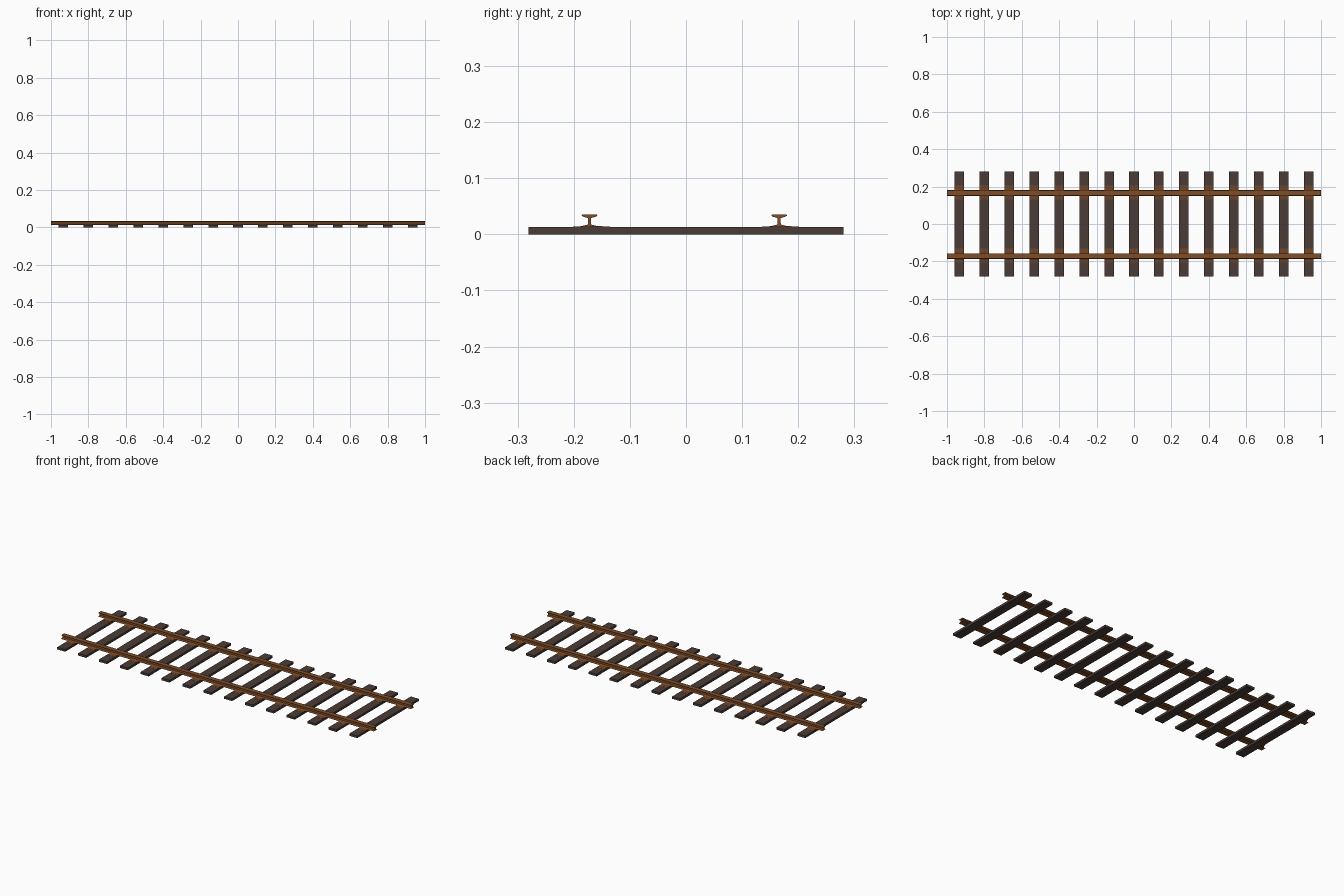
import bpy, bmesh

if "Cube" in bpy.data.objects:
    bpy.data.objects.remove(bpy.data.objects["Cube"])


def material(name, col):
    m = bpy.data.materials.new(name)
    m.diffuse_color = (*col, 1)
    m.use_nodes = True
    m.node_tree.nodes["Principled BSDF"].inputs["Base Color"].default_value = m.diffuse_color
    return m


wood = material("dark wood", (0.070, 0.046, 0.038))
rust = material("rusty steel", (0.215, 0.076, 0.022))
plate_rust = material("dull rust", (0.165, 0.058, 0.018))


def extrude_x(name, profile, x0, x1, mat):
    """Sweep a (y, z) outline along x."""
    bm = bmesh.new()
    face = bm.faces.new([bm.verts.new((x0, y, z)) for y, z in profile])
    res = bmesh.ops.extrude_face_region(bm, geom=[face])
    verts = [g for g in res["geom"] if isinstance(g, bmesh.types.BMVert)]
    bmesh.ops.translate(bm, verts=verts, vec=(x1 - x0, 0, 0))
    bmesh.ops.recalc_face_normals(bm, faces=bm.faces)
    mesh = bpy.data.meshes.new(name)
    bm.to_mesh(mesh)
    bm.free()
    mesh.materials.append(mat)
    ob = bpy.data.objects.new(name, mesh)
    bpy.context.collection.objects.link(ob)
    return ob


def mirrored(half, cy):
    """Full outline from its right half, listed bottom to top."""
    return [(cy + y, z) for y, z in half] + [(cy - y, z) for y, z in reversed(half)]


# Rails: foot, web and head
rail_half = [(0.015, 0.0135), (0.015, 0.0145), (0.003, 0.0175), (0.0025, 0.029),
             (0.011, 0.0315), (0.014, 0.033), (0.0135, 0.0348), (0.011, 0.0357)]
for name, y in (("left_rail", 0.166), ("right_rail", -0.172)):
    extrude_x(name, mirrored(rail_half, y), -1, 1, rust)

# Sleepers with two tapered tie plates each
sleeper_half = [(0.281, 0), (0.281, 0.0128)]
plate_half = [(0.0385, 0.0120), (0.0385, 0.0132), (0.018, 0.0146)]
COUNT, END, HALF_W = 15, 0.934, 0.0255
for i in range(COUNT):
    x = -END + 2 * END * i / (COUNT - 1)
    extrude_x(f"sleeper_{i}", mirrored(sleeper_half, 0), x - HALF_W, x + HALF_W, wood)
    for side in (-1, 1):
        extrude_x(f"tie_plate_{i}_{'right' if side < 0 else 'left'}",
                  mirrored(plate_half, side * 0.1685), x - 0.0235, x + 0.0235, plate_rust)
